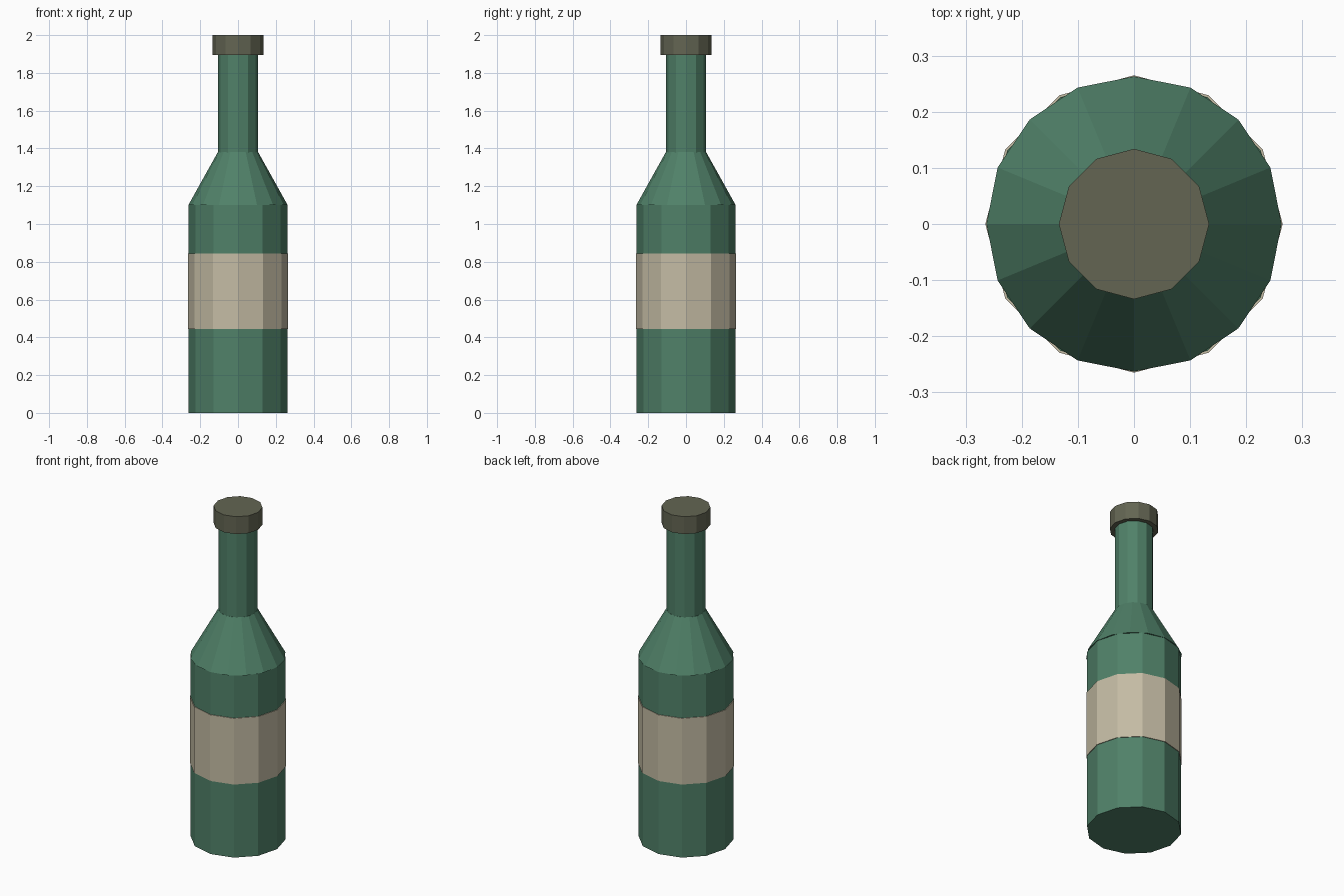
import bpy

if "Cube" in bpy.data.objects:
    bpy.data.objects.remove(bpy.data.objects["Cube"])


def material(name, colour):
    mat = bpy.data.materials.new(name)
    mat.diffuse_color = (*colour, 1.0)
    mat.use_nodes = True
    mat.node_tree.nodes["Principled BSDF"].inputs["Base Color"].default_value = mat.diffuse_color
    return mat


GREEN = material("bottle green", (0.08, 0.22, 0.14))
CREAM = material("label cream", (0.55, 0.50, 0.37))
OLIVE = material("cap olive", (0.125, 0.13, 0.085))


def frustum(name, sides, r_bottom, r_top, z0, z1, mat):
    """Flat-shaded upright cylinder or cone with a corner on the y axis."""
    bpy.ops.mesh.primitive_cone_add(
        vertices=sides, radius1=r_bottom, radius2=r_top, depth=z1 - z0,
        end_fill_type='NGON', location=(0, 0, (z0 + z1) / 2))
    obj = bpy.context.object
    obj.name = name
    obj.data.materials.append(mat)
    return obj


# Glass: body and neck have 12 sides, the sloping shoulder has 16
frustum("body", 12, 0.261, 0.261, 0.0, 1.10, GREEN)
frustum("shoulder", 16, 0.263, 0.107, 1.10, 1.38, GREEN)
frustum("neck", 12, 0.107, 0.107, 1.37, 1.90, GREEN)

# Paper band wrapped just outside the body
frustum("label", 12, 0.265, 0.265, 0.443, 0.843, CREAM)

# Stopper over the mouth
frustum("cap", 12, 0.134, 0.134, 1.895, 2.0, OLIVE)
